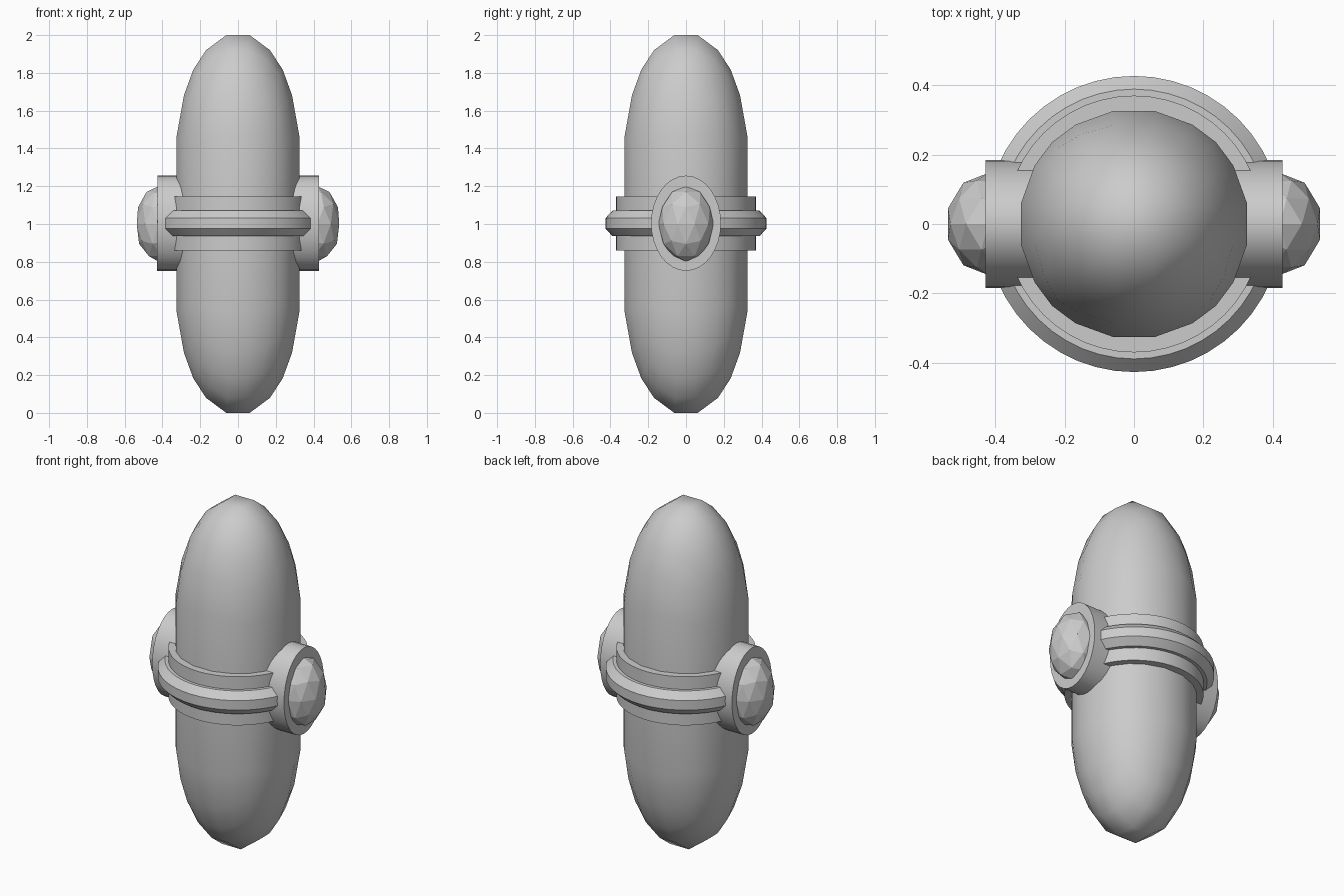
import bpy, bmesh, math
from mathutils import Vector, Matrix

if "Cube" in bpy.data.objects:
    bpy.data.objects.remove(bpy.data.objects["Cube"])


def finish(name, bm, smooth_angle=None):
    bmesh.ops.recalc_face_normals(bm, faces=bm.faces)
    me = bpy.data.meshes.new(name)
    bm.to_mesh(me)
    bm.free()
    ob = bpy.data.objects.new(name, me)
    bpy.context.collection.objects.link(ob)
    if smooth_angle:
        bpy.ops.object.select_all(action='DESELECT')
        ob.select_set(True)
        bpy.context.view_layer.objects.active = ob
        bpy.ops.object.shade_smooth_by_angle(angle=math.radians(smooth_angle))
    return ob


# Body: five-division rounded cube, its middle stretched into a tall capsule
bm = bmesh.new()
grid = [-1, -0.59, -0.19, 0.19, 0.59, 1]
for axis in range(3):
    for side in (-1, 1):
        def point(u, v):
            p = Vector((0, 0, 0))
            p[axis], p[(axis + 1) % 3], p[(axis + 2) % 3] = side, u, v
            return p.normalized()
        vs = [[bm.verts.new(point(u, v)) for v in grid] for u in grid]
        for i in range(5):
            for j in range(5):
                bm.faces.new((vs[i][j], vs[i + 1][j], vs[i + 1][j + 1], vs[i][j + 1]))
bmesh.ops.remove_doubles(bm, verts=bm.verts, dist=0.001)
top = max(v.co.z for v in bm.verts)
inner = 0.19 * top
for v in bm.verts:
    s = 1 if v.co.z > 0 else -1
    t = (abs(v.co.z) / top - 0.19) / 0.81
    v.co = Vector((v.co.x * 0.325 / top, v.co.y * 0.325 / top,
                   1 + s * (0.465 + 0.535 * t)))
finish("body", bm, 40)

# Flat waist band
bm = bmesh.new()
bmesh.ops.create_cone(bm, cap_ends=True, segments=48, radius1=0.37, radius2=0.37,
                      depth=0.285, matrix=Matrix.Translation((0, 0, 1.002)))
finish("waist_band", bm, 30)

# Raised rounded ring around the band
bm = bmesh.new()
rings = []
for i in range(48):
    a = math.tau * i / 48
    ring = []
    for k in range(8):
        b = math.tau * (k + 0.5) / 8
        r = 0.362 + 0.07 * math.cos(b)
        ring.append(bm.verts.new((r * math.cos(a), r * math.sin(a),
                                  1.003 + 0.073 * math.sin(b))))
    rings.append(ring)
for i in range(48):
    p, q = rings[i], rings[(i + 1) % 48]
    for k in range(8):
        m = (k + 1) % 8
        bm.faces.new((p[k], q[k], q[m], p[m]))
finish("raised_ring", bm, 30)

# Oval mounts and faceted gems, one on each side
for side, label in ((1, "right"), (-1, "left")):
    turn = Matrix.Rotation(0 if side == 1 else math.pi, 4, 'Z')

    bm = bmesh.new()
    bmesh.ops.create_cone(bm, cap_ends=True, segments=32, radius1=1, radius2=1, depth=1)
    place = (turn @ Matrix.Translation((0.3275, 0, 1.004))
             @ Matrix.Diagonal((0.2, 0.185, 0.252, 1)) @ Matrix.Rotation(math.pi / 2, 4, 'Y'))
    bm.transform(place)
    finish(label + "_mount", bm, 30)

    bm = bmesh.new()
    bmesh.ops.create_icosphere(bm, subdivisions=2, radius=1)
    bm.transform(turn @ Matrix.Translation((0.42, 0, 1.0))
                 @ Matrix.Diagonal((0.122, 0.147, 0.2, 1)))
    finish(label + "_gem", bm)
